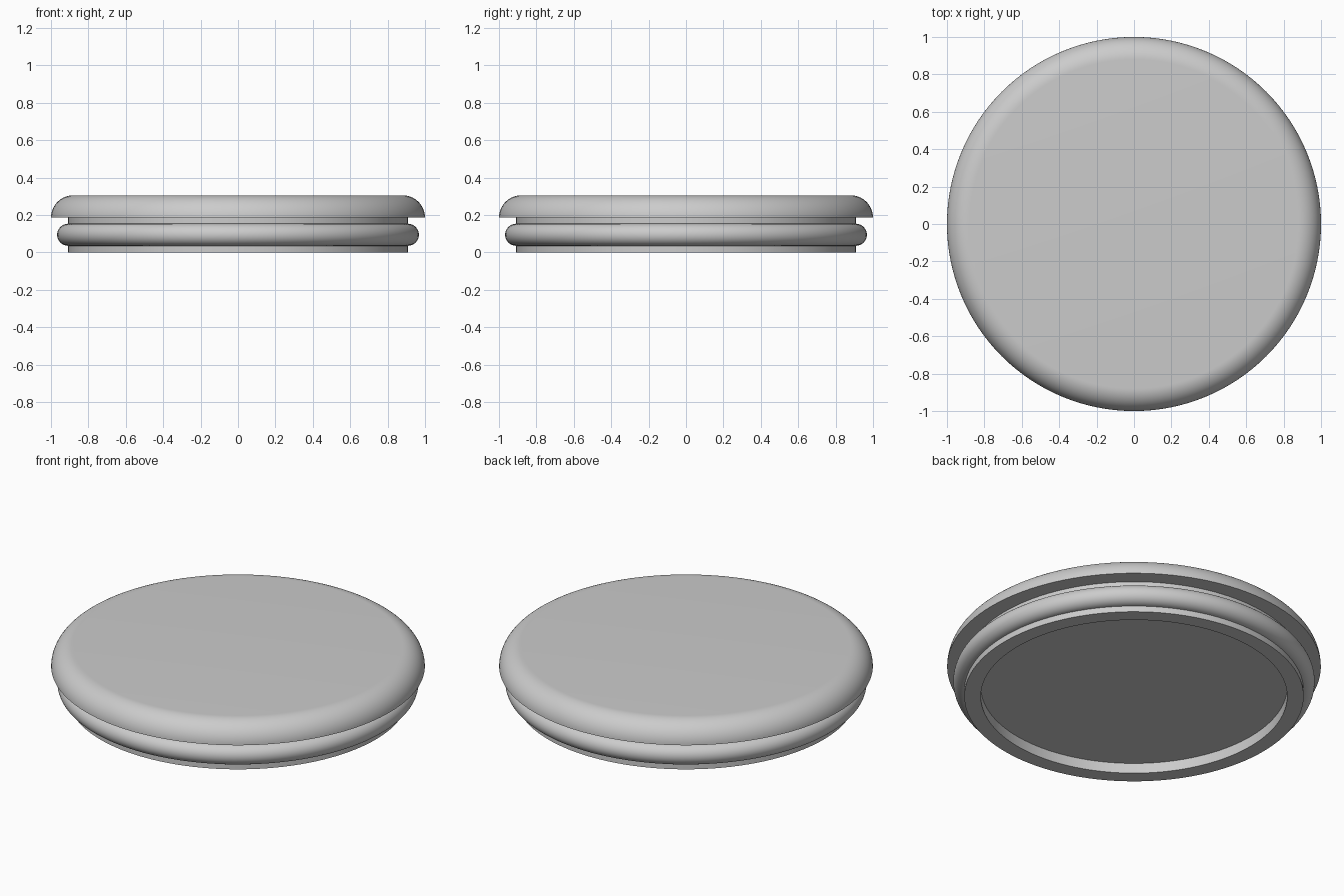
import bpy
import bmesh
from math import sin, cos, pi, radians

if "Cube" in bpy.data.objects:
    bpy.data.objects.remove(bpy.data.objects["Cube"], do_unlink=True)

SEGMENTS = 128
SKIRT_R = 0.908

grey = bpy.data.materials.new("light_grey")
grey.use_nodes = True
colour = (0.6, 0.6, 0.6, 1)
grey.diffuse_color = colour
grey.node_tree.nodes["Principled BSDF"].inputs["Base Color"].default_value = colour


def arc(r, z, radius, start, end, steps):
    """Points on an arc in the profile plane, angles in degrees."""
    angles = [radians(start + (end - start) * i / steps) for i in range(steps + 1)]
    return [(r + radius * cos(a), z + radius * sin(a)) for a in angles]


def lathe(name, profile):
    """Turn a profile of (radius, height) points around the z axis."""
    bm = bmesh.new()
    verts = [bm.verts.new((r, 0, z)) for r, z in profile]
    edges = [bm.edges.new(pair) for pair in zip(verts, verts[1:])]
    bmesh.ops.spin(bm, geom=verts + edges, cent=(0, 0, 0), axis=(0, 0, 1),
                   angle=2 * pi, steps=SEGMENTS, use_duplicate=False)
    bmesh.ops.remove_doubles(bm, verts=bm.verts, dist=1e-5)
    bmesh.ops.recalc_face_normals(bm, faces=bm.faces)
    mesh = bpy.data.meshes.new(name)
    bm.to_mesh(mesh)
    bm.free()
    mesh.materials.append(grey)
    obj = bpy.data.objects.new(name, mesh)
    bpy.context.collection.objects.link(obj)
    bpy.ops.object.select_all(action="DESELECT")
    obj.select_set(True)
    bpy.context.view_layer.objects.active = obj
    bpy.ops.object.shade_smooth_by_angle(angle=radians(35))
    return obj


# Lid: recessed underside, straight skirt, overhanging rounded top
lathe("lid", [(0, 0.06), (0.82, 0.06), (0.82, 0), (SKIRT_R, 0), (SKIRT_R, 0.185)]
      + arc(0.88, 0.185, 0.12, 0, 90, 16) + [(0, 0.305)])

# Sealing ring: half-round bead around the skirt, closed on its inner side
bead = arc(SKIRT_R, 0.094, 0.059, -90, 90, 24)
lathe("sealing_ring", bead + bead[:1])
